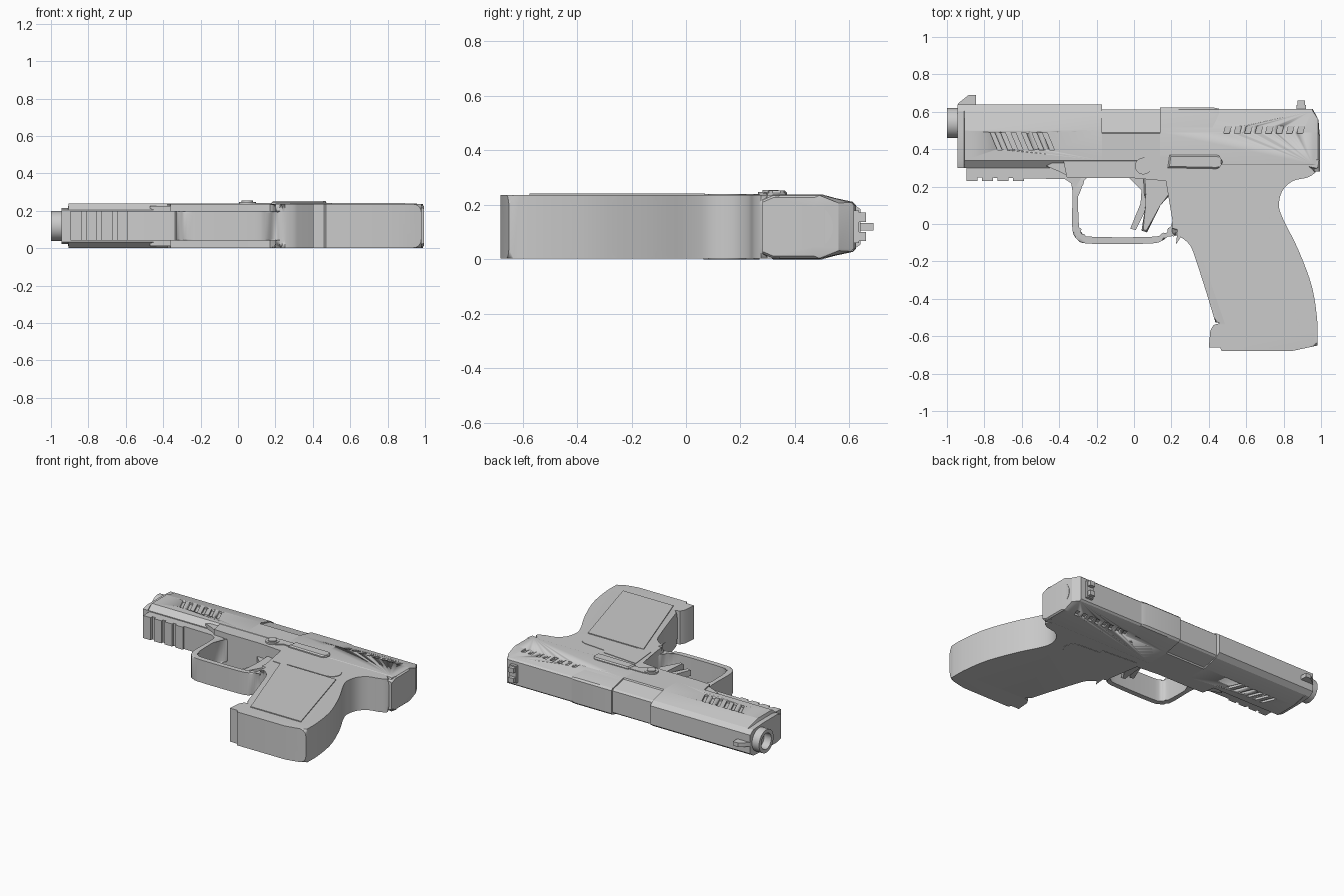
import bpy, bmesh, math
from mathutils import Vector

if "Cube" in bpy.data.objects:
    bpy.data.objects.remove(bpy.data.objects["Cube"])

C = 0.119  # mid-plane height of the symmetrical body


def finish(name, bm, angle=35):
    bmesh.ops.recalc_face_normals(bm, faces=bm.faces[:])
    me = bpy.data.meshes.new(name)
    bm.to_mesh(me)
    bm.free()
    ob = bpy.data.objects.new(name, me)
    bpy.context.collection.objects.link(ob)
    bpy.ops.object.select_all(action='DESELECT')
    ob.select_set(True)
    bpy.context.view_layer.objects.active = ob
    bpy.ops.object.shade_smooth_by_angle(angle=math.radians(angle))
    return ob


def skin(bm, rings):
    """Join closed rings of points into a capped solid."""
    vs = [[bm.verts.new(p) for p in r] for r in rings]
    n = len(vs[0])
    for a, b in zip(vs, vs[1:]):
        for i in range(n):
            bm.faces.new((a[i], a[(i + 1) % n], b[(i + 1) % n], b[i]))
    bm.faces.new(vs[0])
    bm.faces.new(vs[-1])


def prism(name, pts, z0, z1, bevel=0, where=lambda p: True, seg=1):
    """Side profile (x, y) extruded through the thickness."""
    bm = bmesh.new()
    skin(bm, [[(x, y, z) for x, y in pts] for z in (z0, z1)])
    if bevel:
        es = [e for e in bm.edges if abs(e.verts[0].co.z - e.verts[1].co.z) < 1e-6
              and where((e.verts[0].co + e.verts[1].co) / 2)]
        bmesh.ops.bevel(bm, geom=es, offset=bevel, segments=seg, profile=0.5,
                        affect='EDGES', clamp_overlap=False)
    return finish(name, bm)


def loft(name, stations):
    """Mirrored half sections [(y, half width)] placed along x."""
    bm = bmesh.new()
    skin(bm, [[(x, y, C + w) for y, w in h] + [(x, y, C - w) for y, w in reversed(h)]
              for x, h in stations])
    return finish(name, bm, 20)


def smooth(pts, n=5):
    """Catmull-Rom curve through the points."""
    p = [Vector(q) for q in [pts[0]] + pts + [pts[-1]]]
    out = []
    for a, b, c, d in zip(p, p[1:], p[2:], p[3:]):
        for k in range(n):
            t = k / n
            out.append(tuple(0.5 * (2 * b + (c - a) * t + (2 * a - 5 * b + 4 * c - d) * t * t
                                    + (3 * b - a - 3 * c + d) * t ** 3)))
    return out + [pts[-1]]


def rect(x0, x1, y0, y1):
    return [(x0, y0), (x1, y0), (x1, y1), (x0, y1)]


def disc(x, y, r, n=20):
    return [(x + r * math.cos(i * math.tau / n), y + r * math.sin(i * math.tau / n))
            for i in range(n)]


def cut(ob, profiles, depth):
    """Cut shallow grooves in both flanks."""
    bm = bmesh.new()
    for pts in profiles:
        for z0, z1 in ((-0.1, depth), (2 * C - depth, 0.4)):
            skin(bm, [[(x, y, z) for x, y in pts] for z in (z0, z1)])
    cutter = finish("groove_cutter", bm)
    cutter.hide_render = True
    m = ob.modifiers.new("grooves", 'BOOLEAN')
    m.object, m.operation, m.solver = cutter, 'DIFFERENCE', 'EXACT'
    bpy.ops.object.select_all(action='DESELECT')
    ob.select_set(True)
    bpy.context.view_layer.objects.active = ob
    bpy.ops.object.modifier_apply(modifier=m.name)
    bpy.data.objects.remove(cutter)


# Slide: front, ejection port and rear
front = [(0.30, 0.085), (0.34, 0.119), (0.50, 0.119), (0.605, 0.09), (0.64, 0.065)]
nose = [(y, min(w, 0.097)) for y, w in front]
slide_front = loft("slide_front", [(-0.945, nose), (-0.91, nose), (-0.905, front), (-0.17, front)])
port = [(0.30, 0.085), (0.34, 0.119), (0.485, 0.119), (0.49, 0.11), (0.60, 0.085), (0.612, 0.075)]
loft("ejection_port", [(-0.17, port), (0.14, port)])
rear = [(0.28, 0.10), (0.32, 0.119), (0.49, 0.119), (0.605, 0.09), (0.616, 0.08)]
hood = [(0.30, 0.10), (0.32, 0.119), (0.485, 0.119), (0.612, 0.092), (0.624, 0.08)]
def capped(top, k):
    return [(min(y, top), w * k) for y, w in rear]
slide_rear = loft("slide_rear", [(0.14, rear), (0.955, rear), (0.985, capped(0.56, 0.97)),
                                 (0.994, capped(0.47, 0.9))])
loft("slide_hood", [(0.14, hood), (0.42, hood), (0.455, [(min(y, 0.616), w * 0.97) for y, w in hood])])

# Grip grooves on the slide
cut(slide_front, [[(x, 0.49), (x + 0.025, 0.49), (x + 0.065, 0.395), (x + 0.04, 0.395)]
                  for x in [-0.77 + 0.056 * i for i in range(6)]], 0.014)
cut(slide_rear, [[(x, 0.525), (x + 0.03, 0.525), (x + 0.02, 0.485), (x - 0.01, 0.485)]
                 for x in [0.49 + 0.056 * i for i in range(8)]], 0.016)

# Rear plate
bm = bmesh.new()
arc = [(0.415 + 0.125 * math.cos(a), C + 0.098 * math.sin(a))
       for a in [math.pi * (i / 16 - 0.5) for i in range(17)]]
skin(bm, [[(x, y, z) for y, z in arc] for x in (0.96, 0.99)])
finish("rear_plate", bm)

# Barrel with open bore
bm = bmesh.new()
tube = []
for x, r in ((-0.90, 0.08), (-1.0, 0.08), (-1.0, 0.055), (-0.92, 0.055)):
    tube.append([(x, 0.54 + r * math.cos(i * math.tau / 32), C + r * math.sin(i * math.tau / 32))
                 for i in range(32)])
skin(bm, tube)
finish("barrel", bm)

# Frame and grip
back = smooth([(0.98, -0.65), (0.98, -0.52), (0.95, -0.33), (0.875, -0.13), (0.80, 0.02),
               (0.775, 0.10), (0.795, 0.18), (0.85, 0.23), (0.93, 0.25), (0.975, 0.285), (0.99, 0.35)])
strap = smooth([(0.205, 0.02), (0.205, -0.05), (0.25, -0.07), (0.30, -0.115), (0.33, -0.19),
                (0.385, -0.36), (0.435, -0.525)])
base = [(0.46, -0.53), (0.425, -0.54), (0.408, -0.57), (0.40, -0.66), (0.46, -0.66),
        (0.47, -0.68), (0.84, -0.68)]
prism("frame_and_grip", [(-0.38, 0.35), (-0.36, 0.25), (-0.25, 0.245), (0.0, 0.245), (0.17, 0.23),
                         (0.205, 0.17)] + strap + base + back, 0.002, 0.236, 0.045,
      lambda p: (p.x > 0.74 and -0.655 < p.y < 0.35) or (0.2 < p.x < 0.44 and -0.525 < p.y < 0.18), 5)

# Grip panel and raised thumb rest
prism("grip_panel", [(0.50, -0.575), (0.89, -0.575), (0.71, 0.07), (0.28, 0.07)], 0.22, 0.242)
prism("thumb_rest", [(0.22, 0.07), (0.32, 0.065), (0.33, 0.08)]
      + smooth([(0.62, 0.08), (0.665, 0.095), (0.69, 0.145), (0.665, 0.195), (0.62, 0.21)])
      + [(0.48, 0.22), (0.46, 0.25), (0.20, 0.27)], 0.0, 0.2395)

# Dust cover with accessory rail
prism("dust_cover", [(-0.895, 0.25), (-0.37, 0.24), (-0.31, 0.20), (-0.28, 0.25), (-0.32, 0.33),
                     (-0.895, 0.33)], 0.04, 0.198)
prism("rail_shoulder", [(-0.47, 0.31), (-0.40, 0.28), (-0.34, 0.25), (-0.34, 0.34), (-0.42, 0.335)],
      0.012, 0.226)
for i in range(4):
    x = -0.895 + 0.083 * i
    prism(f"rail_tooth_{i + 1}", rect(x, x + 0.058, 0.23, 0.26), 0.04, 0.198)

# Trigger guard
outer = smooth([(-0.35, 0.25), (-0.33, 0.18), (-0.33, -0.02), (-0.305, -0.08), (-0.24, -0.105),
                (0.07, -0.105), (0.15, -0.09), (0.20, -0.055), (0.27, -0.075)])
inner = smooth([(0.25, 0.04), (0.21, 0.02), (0.18, -0.04), (0.10, -0.068), (-0.23, -0.068),
                (-0.28, -0.045), (-0.295, 0.0), (-0.295, 0.18), (-0.25, 0.25)])
prism("trigger_guard", outer + inner, 0.04, 0.198, 0.01, seg=2)

# Trigger and its safety blade
prism("trigger", [(0.05, 0.26), (0.055, 0.16), (0.07, 0.10), (0.04, -0.035), (0.07, -0.045),
                  (0.135, 0.105), (0.205, 0.17), (0.17, 0.26)], C - 0.045, C + 0.045, 0.008)
prism("trigger_blade", [(-0.03, 0.25), (0.04, 0.18), (0.035, 0.11), (-0.02, -0.025), (0.01, -0.032),
                        (0.055, 0.06), (0.08, 0.18), (0.08, 0.25)], C - 0.02, C + 0.02)

# Slide stop lever and pivot pin
prism("pivot_collar", disc(0.05, 0.31, 0.045), 0.2, 0.247)
prism("pivot_pin", disc(0.05, 0.31, 0.03), 0.2, 0.254)
prism("lever_arm", [(0.04, 0.27), (0.10, 0.285), (0.14, 0.31), (0.20, 0.31), (0.20, 0.36),
                    (0.09, 0.36), (0.04, 0.352)], 0.2, 0.243)
prism("slide_stop_lever", [(0.18, 0.30), (0.44, 0.295)]
      + smooth([(0.455, 0.30), (0.473, 0.332), (0.455, 0.365)]) + [(0.44, 0.37), (0.19, 0.37)],
      0.2, 0.252, 0.008, lambda p: p.z > 0.22)

# Sights
prism("front_sight", [(-0.945, 0.63), (-0.94, 0.645), (-0.885, 0.689), (-0.845, 0.689), (-0.845, 0.63)],
      C - 0.014, C + 0.014)
prism("rear_sight_base", rect(0.87, 0.92, 0.60, 0.635), C - 0.06, C + 0.06)
for side in (-1, 1):
    a, b = sorted((C + side * 0.018, C + side * 0.052))
    prism("rear_sight_post", rect(0.875, 0.915, 0.62, 0.66), a, b)
